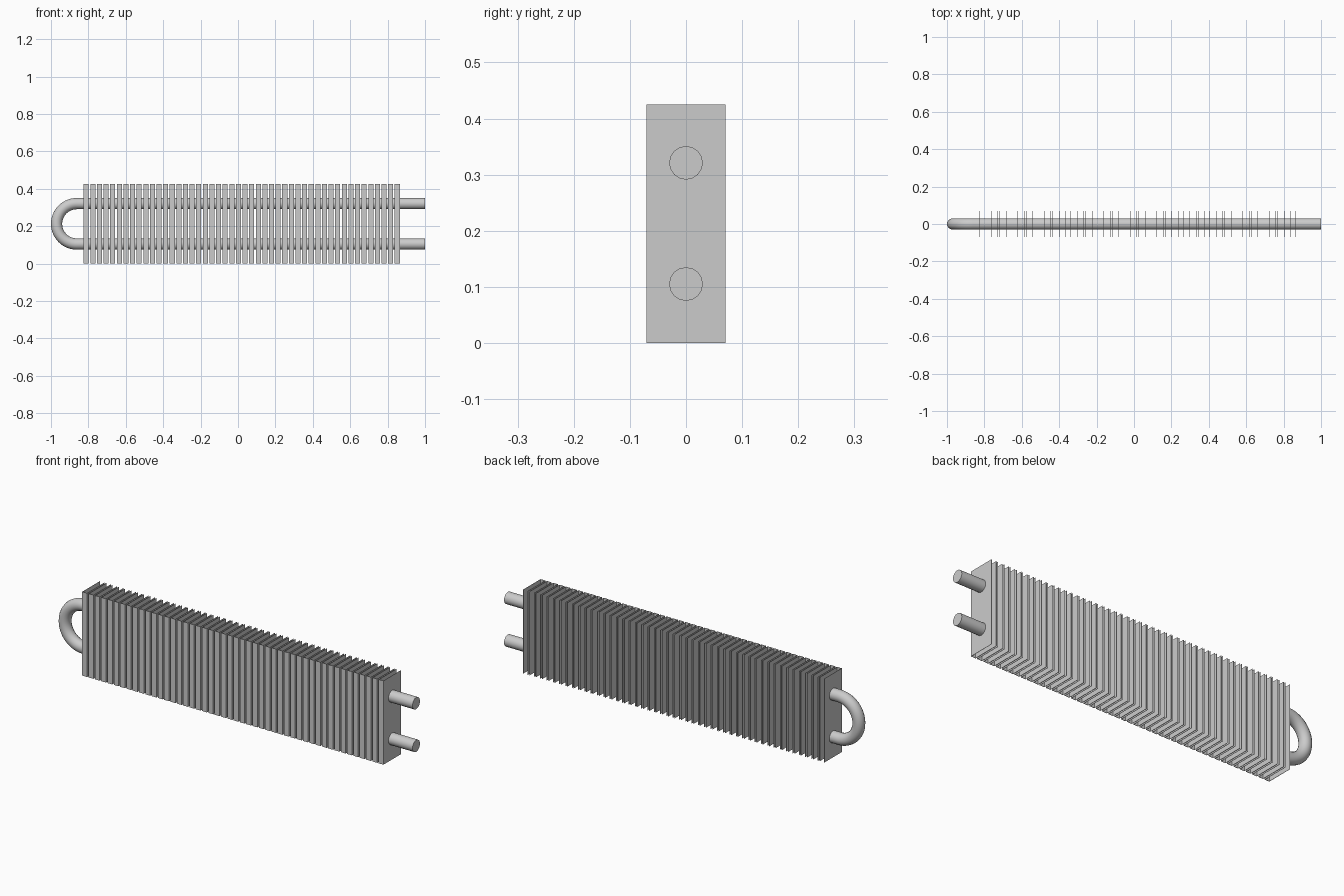
import bpy, bmesh
from math import sin, cos, pi

if "Cube" in bpy.data.objects:
    bpy.data.objects.remove(bpy.data.objects["Cube"])

Z_LOW, Z_HIGH, PIPE_R = 0.105, 0.321, 0.03
BEND_R = (Z_HIGH - Z_LOW) / 2
FIN_X0, FIN_X1, FIN_W, FIN_COUNT = -0.825, 0.865, 0.027, 48
FIN_D, FIN_H, SHEET = 0.07, 0.425, 0.0015

# U-bent pipe: two straight runs joined by a half-circle
bend_x = -1 + PIPE_R + BEND_R
mid_z = (Z_LOW + Z_HIGH) / 2
path = [(1, 0, Z_HIGH)]
for i in range(33):
    a = pi / 2 + pi * i / 32
    path.append((bend_x + BEND_R * cos(a), 0, mid_z + BEND_R * sin(a)))
path.append((1, 0, Z_LOW))

curve = bpy.data.curves.new("pipe", 'CURVE')
curve.dimensions = '3D'
curve.bevel_depth = PIPE_R
curve.bevel_resolution = 6
curve.use_fill_caps = True
spline = curve.splines.new('POLY')
spline.points.add(len(path) - 1)
for p, co in zip(spline.points, path):
    p.co = (*co, 1)
pipe = bpy.data.objects.new("pipe", curve)
bpy.context.collection.objects.link(pipe)
bpy.context.view_layer.objects.active = pipe
pipe.select_set(True)
bpy.ops.object.convert(target='MESH')
bpy.ops.object.shade_smooth_by_angle()

# Folded sheet fin: channel profile closed at the front, open at the back
t, w, d = SHEET, FIN_W, FIN_D
profile = [(0, -d), (w, -d), (w, d), (w - t, d),
           (w - t, -d + t), (t, -d + t), (t, d), (0, d)]
bm = bmesh.new()
face = bm.faces.new([bm.verts.new((x, y, 0)) for x, y in profile])
ext = bmesh.ops.extrude_face_region(bm, geom=[face], use_keep_orig=True)
top = [v for v in ext["geom"] if isinstance(v, bmesh.types.BMVert)]
bmesh.ops.translate(bm, verts=top, vec=(0, 0, FIN_H))
bmesh.ops.recalc_face_normals(bm, faces=bm.faces)
mesh = bpy.data.meshes.new("fins")
bm.to_mesh(mesh)
bm.free()
fins = bpy.data.objects.new("fins", mesh)
fins.location.x = FIN_X0
bpy.context.collection.objects.link(fins)

# Row of fins along the pipe
row = fins.modifiers.new("row", 'ARRAY')
row.count = FIN_COUNT
row.use_relative_offset = False
row.use_constant_offset = True
row.constant_offset_displace = ((FIN_X1 - FIN_X0 - FIN_W) / (FIN_COUNT - 1), 0, 0)
